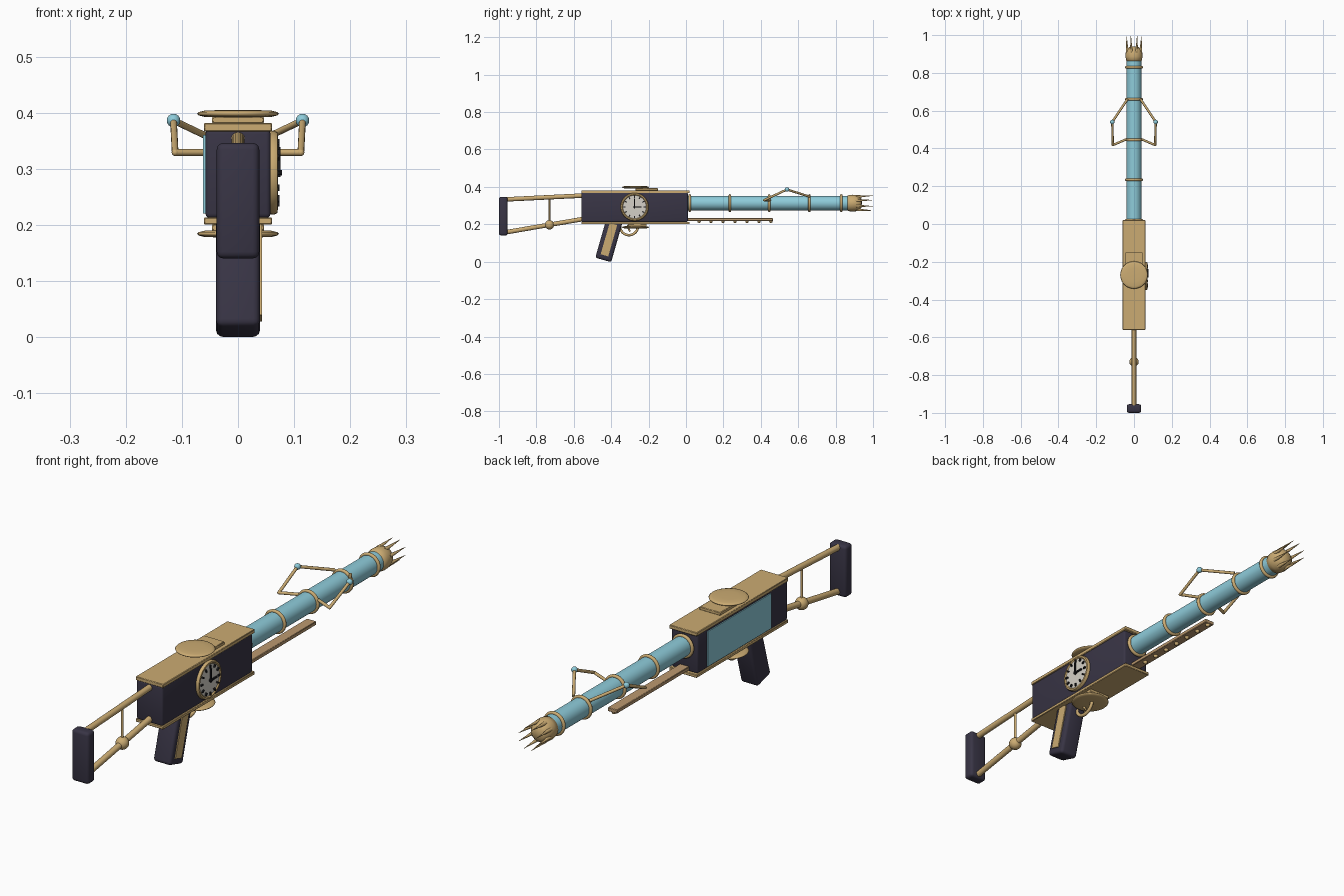
import bpy, bmesh, math
from mathutils import Vector, Matrix

if "Cube" in bpy.data.objects:
    bpy.data.objects.remove(bpy.data.objects["Cube"])


def mat(name, rgb):
    m = bpy.data.materials.new(name)
    m.diffuse_color = (*rgb, 1)
    m.use_nodes = True
    m.node_tree.nodes["Principled BSDF"].inputs["Base Color"].default_value = m.diffuse_color
    return m


GOLD = mat("brass", (0.60, 0.41, 0.17))
RAIL = mat("copper_brass", (0.50, 0.32, 0.16))
BLUE = mat("pale_blue", (0.27, 0.60, 0.70))
DARK = mat("dark_indigo", (0.040, 0.035, 0.060))
WHITE = mat("dial_white", (0.66, 0.63, 0.57))
BLACK = mat("ink_black", (0.012, 0.012, 0.015))


def finish(name, bm, material, angle=40):
    bmesh.ops.recalc_face_normals(bm, faces=bm.faces)
    me = bpy.data.meshes.new(name)
    bm.to_mesh(me)
    bm.free()
    ob = bpy.data.objects.new(name, me)
    bpy.context.collection.objects.link(ob)
    me.materials.append(material)
    bpy.ops.object.select_all(action='DESELECT')
    ob.select_set(True)
    bpy.context.view_layer.objects.active = ob
    if angle:
        bpy.ops.object.shade_smooth_by_angle(angle=math.radians(angle))
    return ob


def box(name, center, size, material, bevel=0.0, tilt=0.0, segs=3):
    bm = bmesh.new()
    bmesh.ops.create_cube(bm, size=1, matrix=Matrix.Diagonal((*size, 1)))
    if bevel:
        bmesh.ops.bevel(bm, geom=bm.edges[:], offset=bevel, segments=segs,
                        profile=0.5, affect='EDGES')
    bm.transform(Matrix.Translation(center) @ Matrix.Rotation(tilt, 4, 'X'))
    return finish(name, bm, material)


def add_rod(bm, a, b, r1, r2=None, sides=16):
    a, b = Vector(a), Vector(b)
    m = Matrix.Translation((a + b) / 2) @ (b - a).to_track_quat('Z', 'Y').to_matrix().to_4x4()
    bmesh.ops.create_cone(bm, cap_ends=True, segments=sides, radius1=r1,
                          radius2=r1 if r2 is None else r2, depth=(b - a).length, matrix=m)


def add_ball(bm, c, r):
    bmesh.ops.create_uvsphere(bm, u_segments=20, v_segments=12, radius=r,
                              matrix=Matrix.Translation(c))


def rods(name, parts, material, sides=16):
    bm = bmesh.new()
    for p in parts:
        add_rod(bm, *p, sides=sides)
    return finish(name, bm, material)


def balls(name, centers, r, material):
    bm = bmesh.new()
    for c in centers:
        add_ball(bm, c, r)
    return finish(name, bm, material, 80)


def lathe(name, profile, origin, axis, material, angle=40, sides=40):
    """Spin (radius, height) points around an axis."""
    bm = bmesh.new()
    vs = [bm.verts.new((r, 0, h)) for r, h in profile]
    es = [bm.edges.new(p) for p in zip(vs, vs[1:])]
    bmesh.ops.spin(bm, geom=vs + es, cent=(0, 0, 0), axis=(0, 0, 1),
                   angle=2 * math.pi, steps=sides)
    bmesh.ops.remove_doubles(bm, verts=bm.verts[:], dist=1e-5)
    rot = Vector(axis).to_track_quat('Z', 'Y').to_matrix().to_4x4()
    bm.transform(Matrix.Translation(origin) @ rot)
    return finish(name, bm, material, angle)


def ring_profile(R, r, n=10):
    return [(R + r * math.cos(2 * math.pi * i / n), r * math.sin(2 * math.pi * i / n))
            for i in range(n + 1)]


# Receiver body with brass plates above and below
box("body", (0, -0.275, 0.291), (0.116, 0.57, 0.158), DARK, 0.008)
box("top_plate", (0, -0.27, 0.374), (0.122, 0.58, 0.015), GOLD, 0.002, segs=1)
box("bottom_plate", (0, -0.27, 0.207), (0.122, 0.58, 0.013), GOLD, 0.002, segs=1)
box("top_step", (0, -0.21, 0.387), (0.092, 0.12, 0.013), GOLD, 0.002, segs=1)
box("bottom_step", (0, -0.26, 0.195), (0.092, 0.10, 0.014), GOLD, 0.002, segs=1)
box("side_panel", (-0.059, -0.25, 0.290), (0.006, 0.40, 0.140), BLUE)

# Lens-shaped discs
disc = [(0, 0.007), (0.035, 0.0065), (0.06, 0.0055), (0.070, 0.003), (0.073, 0),
        (0.070, -0.003), (0.06, -0.0055), (0.035, -0.0065), (0, -0.007)]
for nm, z in (("top_disc", 0.398), ("bottom_disc", 0.184)):
    lathe(nm, disc, (0, -0.27, z), (0, 0, 1), GOLD, 180)

# Clock dial on the right side
CY, CZ = -0.275, 0.293
lathe("dial_rim", [(0.062, 0), (0.074, 0), (0.075, 0.008), (0.072, 0.014),
                   (0.066, 0.015), (0.062, 0.011), (0.062, 0)],
      (0.056, CY, CZ), (1, 0, 0), GOLD)
lathe("dial_face", [(0, 0.012), (0.064, 0.011), (0.064, 0)],
      (0.056, CY, CZ), (1, 0, 0), WHITE)


def dial_mark(bm, turn, start, end, width, x):
    m = (Matrix.Translation((x, CY, CZ)) @ Matrix.Rotation(turn, 4, 'X')
         @ Matrix.Translation((0, 0, (start + end) / 2))
         @ Matrix.Diagonal((0.006, width, end - start, 1)))
    bmesh.ops.create_cube(bm, size=1, matrix=m)


bm = bmesh.new()
for i in range(12):
    dial_mark(bm, i * math.pi / 6, 0.048, 0.060, 0.006, 0.071)
dial_mark(bm, 0, -0.008, 0.046, 0.005, 0.073)
dial_mark(bm, -math.pi / 2, -0.008, 0.038, 0.006, 0.073)
add_rod(bm, (0.066, CY, CZ), (0.078, CY, CZ), 0.005)
finish("dial_marks", bm, BLACK, 30)

# Barrel and its rings
BZ = 0.313
rods("barrel", [((0, 0, BZ), (0, 0.89, BZ), 0.039)], BLUE, sides=40)
for i, y in enumerate((0.02, 0.235, 0.445, 0.66, 0.83)):
    lathe(f"barrel_ring_{i + 1}", ring_profile(0.041, 0.007), (0, y, BZ), (0, 1, 0), GOLD, 80)

# Muzzle crown with eight prongs
lathe("muzzle", [(0.036, 0), (0.042, 0.004), (0.045, 0.025), (0.044, 0.045),
                 (0.037, 0.065), (0.025, 0.075), (0, 0.079)],
      (0, 0.862, BZ), (0, 1, 0), GOLD, 60)
prongs = []
for i in range(8):
    a = math.pi / 4 * (i + 0.5)
    c, s = math.cos(a), math.sin(a)
    prongs.append(((0.038 * c, 0.905, BZ + 0.038 * s), (0.043 * c, 1.0, BZ + 0.043 * s), 0.008, 0.0005))
rods("muzzle_prongs", prongs, GOLD, sides=10)

# Lower rail with studs
box("lower_rail", (0, 0.23, 0.225), (0.042, 0.47, 0.015), RAIL, 0.002, segs=1)
balls("rail_studs", [(0, 0.07 + 0.064 * i, 0.216) for i in range(7)], 0.009, GOLD)

# Bent side arms with blue tip balls
arm, joints, tips = [], [], []
for s in (-1, 1):
    root, tip = (s * 0.035, 0.66, 0.348), (s * 0.115, 0.54, 0.386)
    elbow, end = (s * 0.112, 0.418, 0.329), (s * 0.037, 0.450, 0.329)
    arm += [(root, tip, 0.006), (tip, elbow, 0.006), (elbow, end, 0.006)]
    joints.append(elbow)
    tips.append(tip)
rods("side_arms", arm, GOLD, sides=12)
balls("arm_elbows", joints, 0.0062, GOLD)
balls("arm_tips", tips, 0.012, BLUE)

# Skeleton stock and butt pad
rods("stock_tubes", [((0, -0.965, 0.333), (0, -0.54, 0.354), 0.012),
                     ((0, -0.965, 0.157), (0, -0.54, 0.230), 0.012)], GOLD)
rods("stock_strut", [((0, -0.73, 0.19), (0, -0.73, 0.345), 0.005)], GOLD)
balls("stock_ball", [(0, -0.73, 0.197)], 0.025, GOLD)
box("butt_pad", (0, -0.977, 0.243), (0.076, 0.046, 0.206), DARK, 0.012)

# Grip with a brass inlay on the right
TILT = math.radians(-16)
box("grip", (0, -0.412, 0.116), (0.078, 0.088, 0.222), DARK, 0.012, TILT)
box("grip_inlay", (0.040, -0.412, 0.118), (0.006, 0.042, 0.175), GOLD, 0, TILT)

# Trigger guard and trigger as swept arcs


def arc(name, cy, cz, R, a0, a1, r):
    cu = bpy.data.curves.new(name, 'CURVE')
    cu.dimensions = '3D'
    cu.bevel_depth, cu.bevel_resolution, cu.use_fill_caps = r, 3, True
    sp = cu.splines.new('POLY')
    sp.points.add(20)
    for i, p in enumerate(sp.points):
        a = math.radians(a0 + (a1 - a0) * i / 20)
        p.co = (0, cy + R * math.cos(a), cz + R * math.sin(a), 1)
    cu.materials.append(GOLD)
    bpy.context.collection.objects.link(bpy.data.objects.new(name, cu))


arc("trigger_guard", -0.305, 0.190, 0.048, 170, 370, 0.007)
arc("trigger", -0.275, 0.190, 0.035, 165, 230, 0.005)
